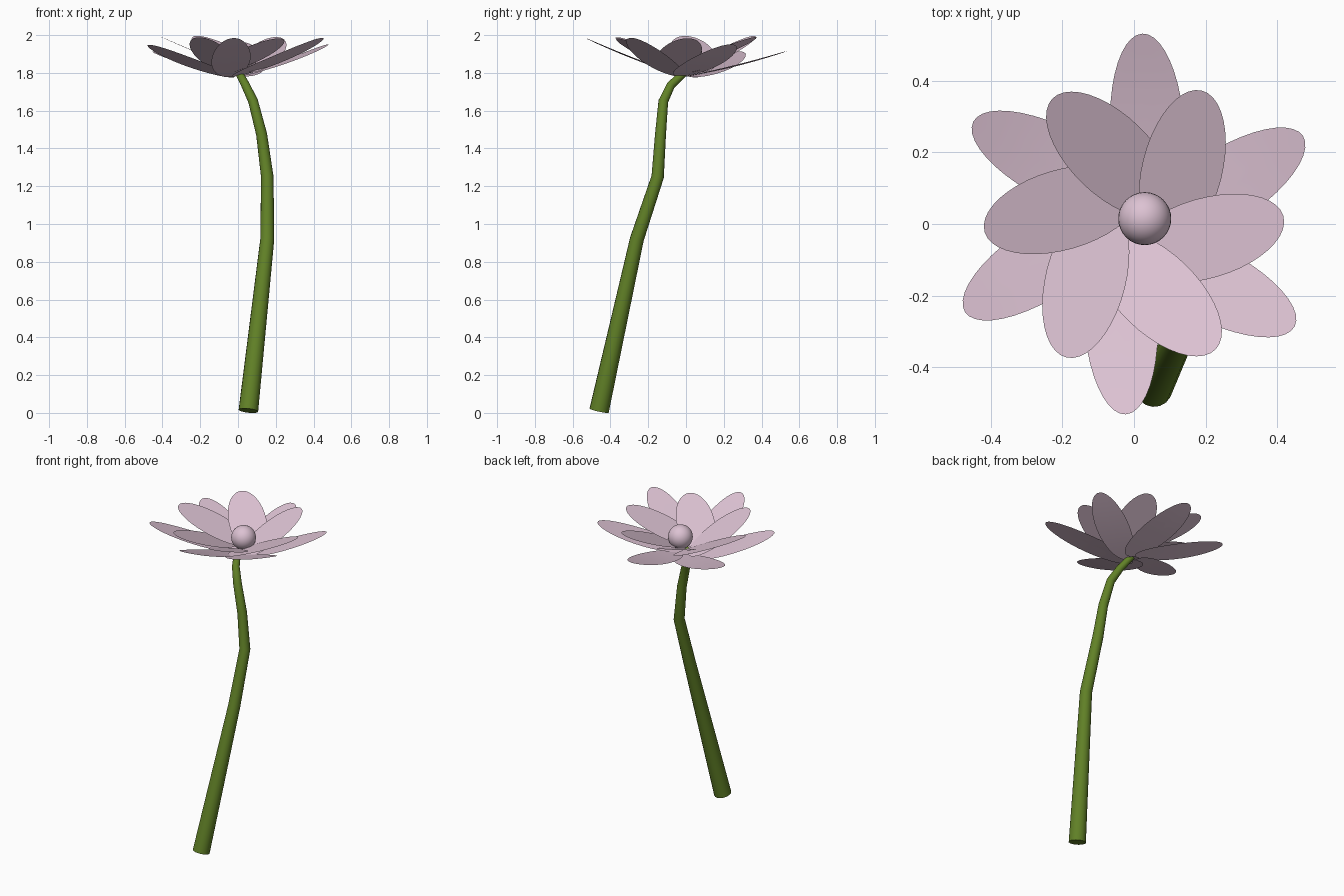
import bpy, math

if "Cube" in bpy.data.objects:
    bpy.data.objects.remove(bpy.data.objects["Cube"])


def material(name, rgb):
    m = bpy.data.materials.new(name)
    m.diffuse_color = (*rgb, 1)
    m.use_nodes = True
    m.node_tree.nodes["Principled BSDF"].inputs["Base Color"].default_value = m.diffuse_color
    return m


pink = material("pale_pink", (0.72, 0.54, 0.65))
green = material("stem_green", (0.12, 0.22, 0.02))


def petal(name, facing, centre, half_len, half_wid, yaw, height):
    """Elliptical sheet; u points outwards along 'facing', v is tangential."""
    rings, sides = 5, 40
    verts, faces = [], []

    def add(p, q):
        u = centre[0] + p * math.cos(yaw) - q * math.sin(yaw)
        v = centre[1] + p * math.sin(yaw) + q * math.cos(yaw)
        x = u * math.cos(facing) - v * math.sin(facing)
        y = u * math.sin(facing) + v * math.cos(facing)
        verts.append((x, y, height(u, x, y)))

    add(0, 0)
    for r in range(1, rings + 1):
        for s in range(sides):
            a = 2 * math.pi * s / sides
            add(half_len * r / rings * math.cos(a), half_wid * r / rings * math.sin(a))
    for s in range(sides):
        t = (s + 1) % sides
        faces.append((0, 1 + s, 1 + t))
        for r in range(rings - 1):
            i, o = 1 + r * sides, 1 + (r + 1) * sides
            faces.append((i + s, o + s, o + t, i + t))
    me = bpy.data.meshes.new(name)
    me.from_pydata(verts, [], faces)
    me.materials.append(pink)
    me.shade_smooth()
    bpy.context.collection.objects.link(bpy.data.objects.new(name, me))


# two rings of six petals, the inner ring swirled like a pinwheel
def outer_height(u, x, y):
    return 1.78 + 0.25 * u + 0.13 * u * u + 0.037 * x - 0.067 * y


def inner_height(u, x, y):
    return 1.813 + 0.42 * u - 0.015 * x + 0.01 * y


for k in range(6):
    turn = math.radians(60 * k)
    petal(f"outer_petal_{k + 1}", turn + math.radians(30), (0.265, -0.037),
          0.267, 0.103, math.radians(3), outer_height)
    petal(f"inner_petal_{k + 1}", turn, (0.2, -0.04),
          0.226, 0.112, math.radians(16), inner_height)

# flower centre
bpy.ops.mesh.primitive_uv_sphere_add(segments=32, ring_count=16, radius=0.074,
                                     location=(0.03, 0.015, 1.887))
ball = bpy.context.object
ball.name = "flower_centre"
ball.data.materials.append(pink)
bpy.ops.object.shade_smooth()

# bent tapering stem: x, y, z, radius
path = [(0.055, -0.46, 0.012, 0.052), (0.155, -0.26, 0.92, 0.037),
        (0.155, -0.15, 1.25, 0.033), (0.125, -0.135, 1.475, 0.029),
        (0.08, -0.12, 1.65, 0.026), (0.04, -0.08, 1.735, 0.023),
        (0.005, -0.01, 1.80, 0.02)]
cu = bpy.data.curves.new("stem", "CURVE")
cu.dimensions = "3D"
cu.bevel_depth = 1
cu.bevel_resolution = 6
cu.use_fill_caps = True
sp = cu.splines.new("POLY")
sp.points.add(len(path) - 1)
for pt, (x, y, z, r) in zip(sp.points, path):
    pt.co = (x, y, z, 1)
    pt.radius = r
cu.materials.append(green)
stem = bpy.data.objects.new("stem", cu)
bpy.context.collection.objects.link(stem)
bpy.ops.object.select_all(action="DESELECT")
stem.select_set(True)
bpy.context.view_layer.objects.active = stem
bpy.ops.object.convert(target="MESH")
bpy.ops.object.shade_smooth_by_angle(angle=math.radians(40))
